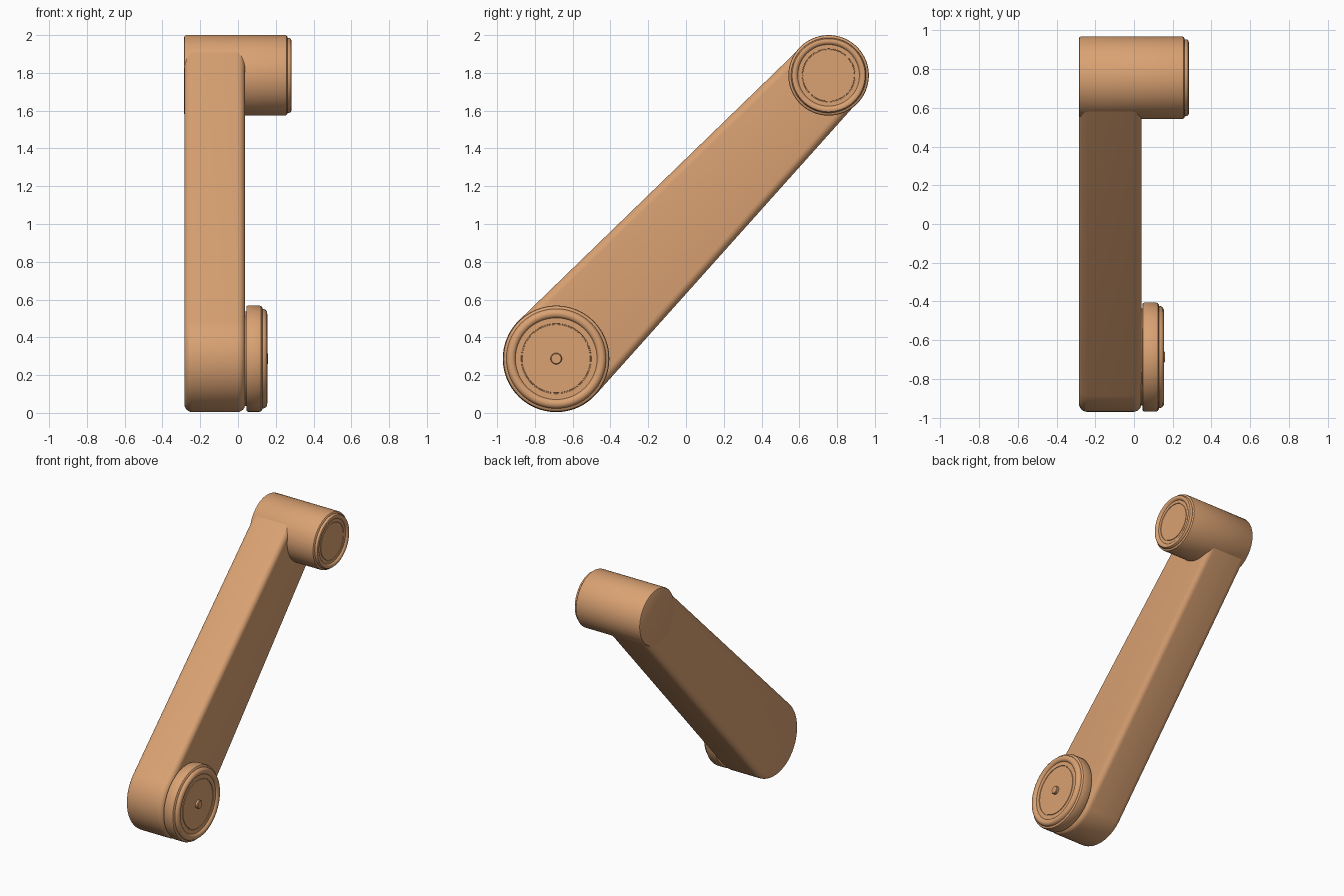
import bpy, bmesh, math
from mathutils import Vector

if "Cube" in bpy.data.objects:
    bpy.data.objects.remove(bpy.data.objects["Cube"])

LOW, LOW_R = Vector((-0.687, 0.287)), 0.283   # lower joint (y, z)
TOP, TOP_R = Vector((0.755, 1.787)), 0.213    # upper joint (y, z)

mat = bpy.data.materials.new("copper_orange")
mat.diffuse_color = (0.70, 0.36, 0.17, 1)
mat.use_nodes = True
mat.node_tree.nodes["Principled BSDF"].inputs["Base Color"].default_value = mat.diffuse_color


def finish(bm, name):
    bmesh.ops.recalc_face_normals(bm, faces=bm.faces)
    mesh = bpy.data.meshes.new(name)
    bm.to_mesh(mesh)
    bm.free()
    mesh.materials.append(mat)
    ob = bpy.data.objects.new(name, mesh)
    bpy.context.collection.objects.link(ob)
    bpy.ops.object.select_all(action='DESELECT')
    ob.select_set(True)
    bpy.context.view_layer.objects.active = ob
    bpy.ops.object.shade_smooth_by_angle(angle=math.radians(32))
    return ob


def lathe(name, centre, profile, n=96):
    """Turn (x, radius) points around an x-parallel axis, closing both ends."""
    bm = bmesh.new()
    rings = []
    for x, r in profile:
        rings.append([bm.verts.new((x, centre.x + r * math.cos(2 * math.pi * i / n),
                                    centre.y + r * math.sin(2 * math.pi * i / n)))
                      for i in range(n)])
    for a, b in zip(rings, rings[1:]):
        for i in range(n):
            j = (i + 1) % n
            bm.faces.new((a[i], a[j], b[j], b[i]))
    bm.faces.new(rings[0])
    bm.faces.new(rings[-1])
    return finish(bm, name)


# Tapered arm: two arcs joined by tangent lines, extruded and rounded
def arm(name, x0, x1, r_low, r_top, bevel, n=40):
    d = TOP - LOW
    ang = math.atan2(d.y, d.x)
    half = math.acos((r_low - r_top) / d.length)
    pts = []
    for c, r, start, end in ((TOP, r_top, ang - half, ang + half),
                             (LOW, r_low, ang + half, ang - half + 2 * math.pi)):
        for i in range(n + 1):
            t = start + (end - start) * i / n
            pts.append((c.x + r * math.cos(t), c.y + r * math.sin(t)))
    bm = bmesh.new()
    base = bm.faces.new([bm.verts.new((x0, y, z)) for y, z in pts])
    ext = bmesh.ops.extrude_face_region(bm, geom=[base], use_keep_orig=True)
    verts = [g for g in ext["geom"] if isinstance(g, bmesh.types.BMVert)]
    bmesh.ops.translate(bm, verts=verts, vec=(x1 - x0, 0, 0))
    rims = [e for e in bm.edges if abs(e.verts[0].co.x - e.verts[1].co.x) < 1e-6]
    bmesh.ops.bevel(bm, geom=rims, offset=bevel, segments=6, profile=0.5,
                    affect='EDGES', clamp_overlap=True)
    return finish(bm, name)


arm("arm", -0.284, 0.038, LOW_R, TOP_R - 0.004, 0.042)

# Upper axle barrel with lipped, recessed end
lathe("upper_barrel", TOP, [
    (-0.285, 0.203), (-0.282, 0.209), (-0.275, TOP_R), (0.248, TOP_R),
    (0.256, 0.211), (0.261, 0.205), (0.262, 0.199), (0.273, 0.198),
    (0.280, 0.193), (0.283, 0.185), (0.282, 0.175), (0.277, 0.167),
    (0.270, 0.163), (0.270, 0.141), (0.266, 0.140), (0.266, 0.137),
    (0.270, 0.136), (0.270, 0.02)])

# Hidden spindle that carries the lower disc
lathe("lower_spindle", LOW, [(0.0, 0.25), (0.06, 0.25)])

# Lower disc with stepped rim, recessed face and centre pin
lathe("lower_disc", LOW, [
    (0.044, 0.272), (0.046, 0.278), (0.052, 0.281), (0.115, 0.281),
    (0.123, 0.278), (0.128, 0.271), (0.130, 0.264), (0.140, 0.262),
    (0.149, 0.256), (0.154, 0.246), (0.155, 0.236), (0.152, 0.226),
    (0.146, 0.219), (0.140, 0.216), (0.140, 0.186), (0.136, 0.185),
    (0.136, 0.181), (0.140, 0.180), (0.140, 0.01)])
lathe("centre_pin", LOW, [(0.13, 0.03), (0.155, 0.03), (0.159, 0.026)], 32)
